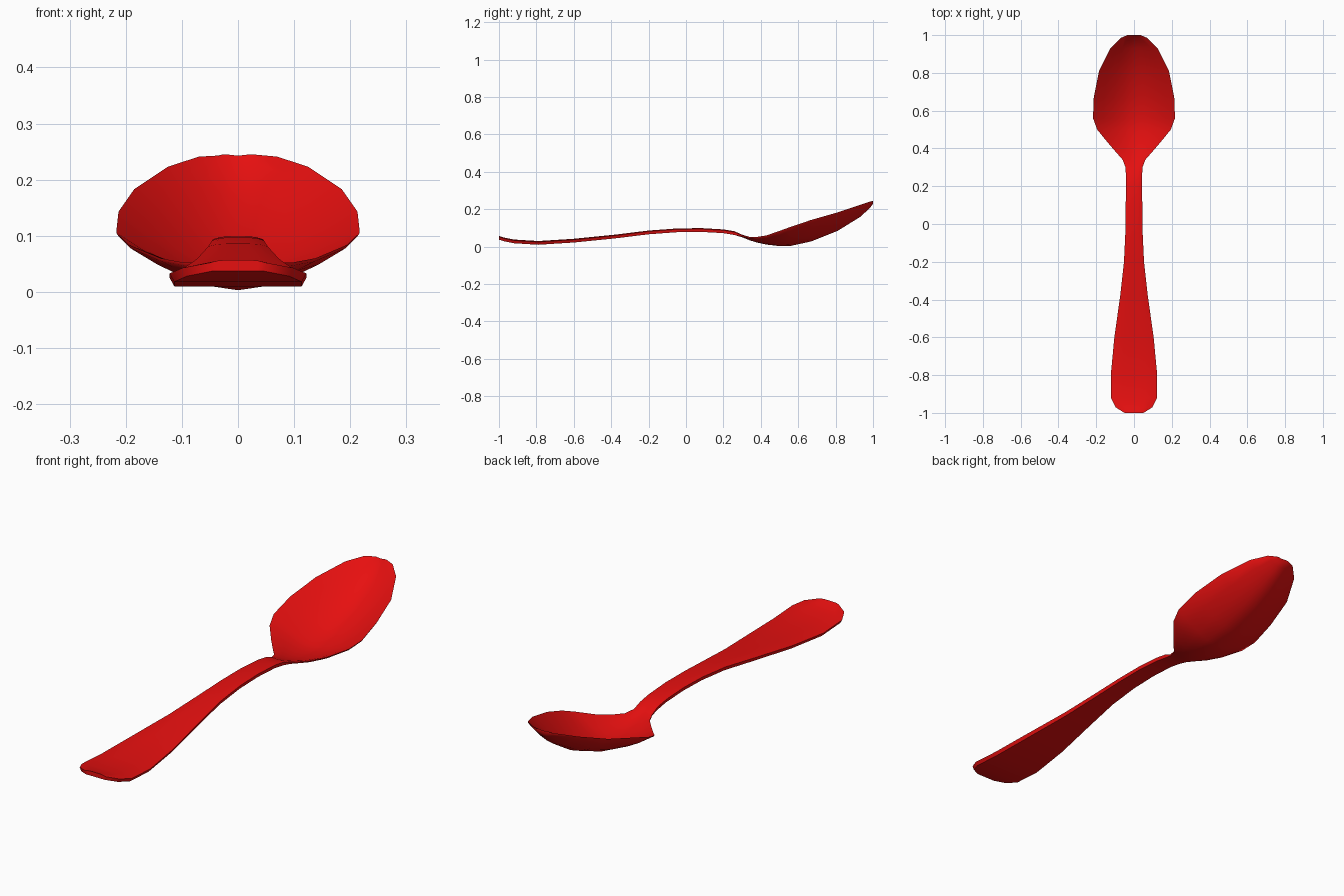
import bpy
import bmesh

default_cube = bpy.data.objects.get("Cube")
if default_cube:
    bpy.data.objects.remove(default_cube, do_unlink=True)

# Glossy red plastic
red = bpy.data.materials.new("red")
red.use_nodes = True
colour = (0.8, 0.005, 0.005, 1)
red.diffuse_color = colour
shader = next(n for n in red.node_tree.nodes if n.type == 'BSDF_PRINCIPLED')
shader.inputs["Base Color"].default_value = colour

# Handle stations: y, half width, underside height
HANDLE = [
    (-1, .05, .037), (-.97, .098, .028), (-.92, .122, .018), (-.79, .122, .01),
    (-.6, .104, .022), (-.38, .073, .044), (-.2, .053, .066), (-.05, .046, .077),
    (.08, .044, .079), (.2, .043, .072), (.26, .043, .062),
]
# Bowl stations: y, half width, rim height, centre underside height
BOWL = [
    (.3, .045, .054, .05), (.34, .06, .046, .034), (.38, .095, .046, .022),
    (.43, .138, .054, .011), (.5, .195, .078, .003), (.56, .217, .1, .004),
    (.67, .213, .137, .028), (.81, .185, .177, .084), (.93, .125, .217, .158),
    (.985, .07, .235, .208), (1, .035, .237, .23),
]
COLUMNS = 9


def section(bm, y, width, rim, centre, middle_thick, edge_thick, inset):
    """Closed ring: underside from left to right, then the top back again."""
    under, top = [], []
    for i in range(COLUMNS):
        t = 2 * i / (COLUMNS - 1) - 1
        z = centre + (rim - centre) * abs(t) ** 1.7
        thick = middle_thick + (edge_thick - middle_thick) * t ** 4
        under.append(bm.verts.new((t * width * inset, y, z)))
        top.append(bm.verts.new((t * width, y, z + thick)))
    return under + top[::-1]


# Loft the handle and the dished bowl as one continuous body
bm = bmesh.new()
rings = [section(bm, y, w, z, z, .02, .015, .93) for y, w, z in HANDLE]
rings += [section(bm, y, w, rim, mid, .013, .006, .985) for y, w, rim, mid in BOWL]
for a, b in zip(rings, rings[1:]):
    for i in range(len(a)):
        j = (i + 1) % len(a)
        bm.faces.new((a[i], a[j], b[j], b[i]))

# Close both ends with strips across the thickness
for ring in (rings[0], rings[-1]):
    for i in range(COLUMNS - 1):
        bm.faces.new((ring[i], ring[i + 1], ring[-i - 2], ring[-i - 1]))
bmesh.ops.recalc_face_normals(bm, faces=bm.faces)

mesh = bpy.data.meshes.new("spoon")
bm.to_mesh(mesh)
bm.free()
mesh.materials.append(red)
spoon = bpy.data.objects.new("spoon", mesh)
bpy.context.collection.objects.link(spoon)

# Smooth surfaces with a crisp outline
bpy.ops.object.select_all(action='DESELECT')
spoon.select_set(True)
bpy.context.view_layer.objects.active = spoon
bpy.ops.object.shade_smooth_by_angle(angle=0.9)
